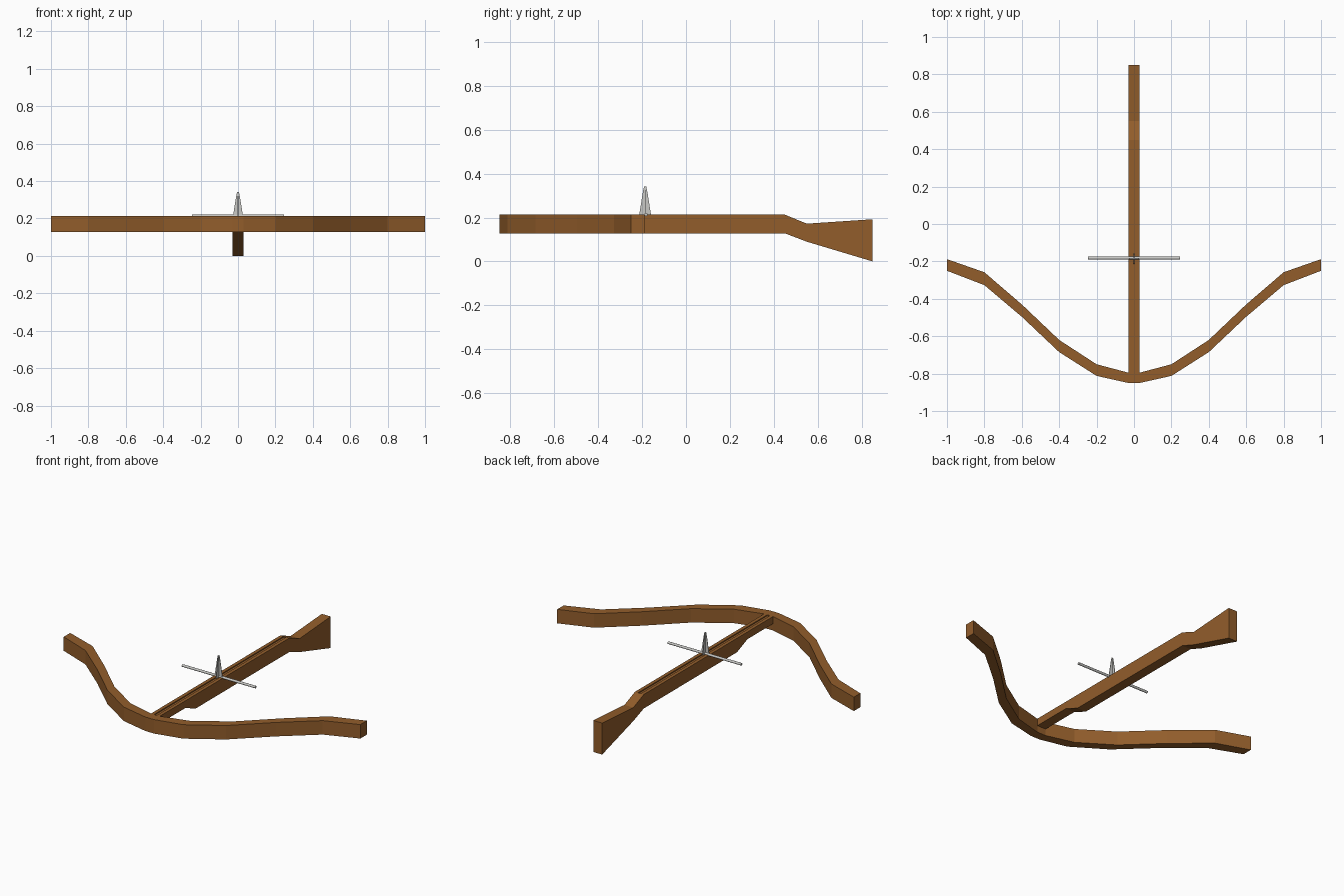
import bpy
import bmesh
import math

cube = bpy.data.objects.get("Cube")
if cube:
    bpy.data.objects.remove(cube, do_unlink=True)


def material(name, rgb, rough):
    mat = bpy.data.materials.new(name)
    mat.use_nodes = True
    mat.diffuse_color = (*rgb, 1)
    bsdf = mat.node_tree.nodes["Principled BSDF"]
    bsdf.inputs["Base Color"].default_value = (*rgb, 1)
    bsdf.inputs["Roughness"].default_value = rough
    return mat


WOOD = material("brown wood", (0.288, 0.110, 0.024), 0.8)
STEEL = material("light grey steel", (0.58, 0.58, 0.56), 0.5)


def loft(name, sections, mat):
    """Skin a list of matching closed cross-sections and cap both ends."""
    bm = bmesh.new()
    rings = [[bm.verts.new(p) for p in s] for s in sections]
    n = len(rings[0])
    for a, b in zip(rings, rings[1:]):
        for i in range(n):
            j = (i + 1) % n
            bm.faces.new((a[i], a[j], b[j], b[i]))
    bm.faces.new(rings[0])
    bm.faces.new(rings[-1])
    bmesh.ops.remove_doubles(bm, verts=bm.verts, dist=1e-5)
    bmesh.ops.recalc_face_normals(bm, faces=bm.faces)
    mesh = bpy.data.meshes.new(name)
    bm.to_mesh(mesh)
    bm.free()
    mesh.materials.append(mat)
    obj = bpy.data.objects.new(name, mesh)
    bpy.context.collection.objects.link(obj)
    return obj


BOTTOM, TOP = 0.128, 0.213

# Stock: stations of (y, bottom, top, groove depth)
W, G, D = 0.03, 0.009, 0.006
stations = [
    (-0.80, 0.169, TOP, D),
    (-0.55, 0.169, TOP, D),
    (-0.45, BOTTOM, TOP, D),
    (0.45, BOTTOM, TOP, D),
    (0.45, BOTTOM, TOP, 0.0),    # closed rear end of the bolt groove
    (0.55, 0.09, 0.172, 0.0),
    (0.85, 0.0, 0.192, 0.0),
]
loft("stock", [
    [(-W, y, b), (W, y, b), (W, y, t), (G, y, t),
     (G, y, t - d), (-G, y, t - d), (-G, y, t), (-W, y, t)]
    for y, b, t, d in stations], WOOD)

# Bow limbs: (x, front y, back y) for one half, mirrored to the other
half = [(0.03, -0.85, -0.795), (0.2, -0.812, -0.75), (0.4, -0.685, -0.62),
        (0.6, -0.496, -0.43), (0.8, -0.327, -0.258), (1.0, -0.25, -0.188)]
curve = [(-x, f, b) for x, f, b in reversed(half)] + half
loft("bow", [
    [(x, f, BOTTOM), (x, b, BOTTOM), (x, b, TOP), (x, f, TOP)]
    for x, f, b in curve], WOOD)

# Thin round steel crossbar resting on the stock
Y, R, N = -0.182, 0.0075, 16
angles = [2 * math.pi * i / N for i in range(N)]
bar = loft("crossbar", [
    [(x, Y + R * math.cos(a), 0.214 + R * math.sin(a)) for a in angles]
    for x in (-0.247, 0.247)], STEEL)
bpy.context.view_layer.objects.active = bar
bar.select_set(True)
bpy.ops.object.shade_smooth_by_angle()

# Upright sight made of two crossed tapering blades
T, SY = 0.0015, -0.186
for name, along_x in (("sight_blade_wide", True), ("sight_blade_long", False)):
    sections = []
    for z, r in ((0.211, 0.027), (0.315, 0.0105), (0.342, 0.005)):
        rx, ry = (r, T) if along_x else (T, r)
        sections.append([(-rx, SY - ry, z), (rx, SY - ry, z),
                         (rx, SY + ry, z), (-rx, SY + ry, z)])
    loft(name, sections, STEEL)
